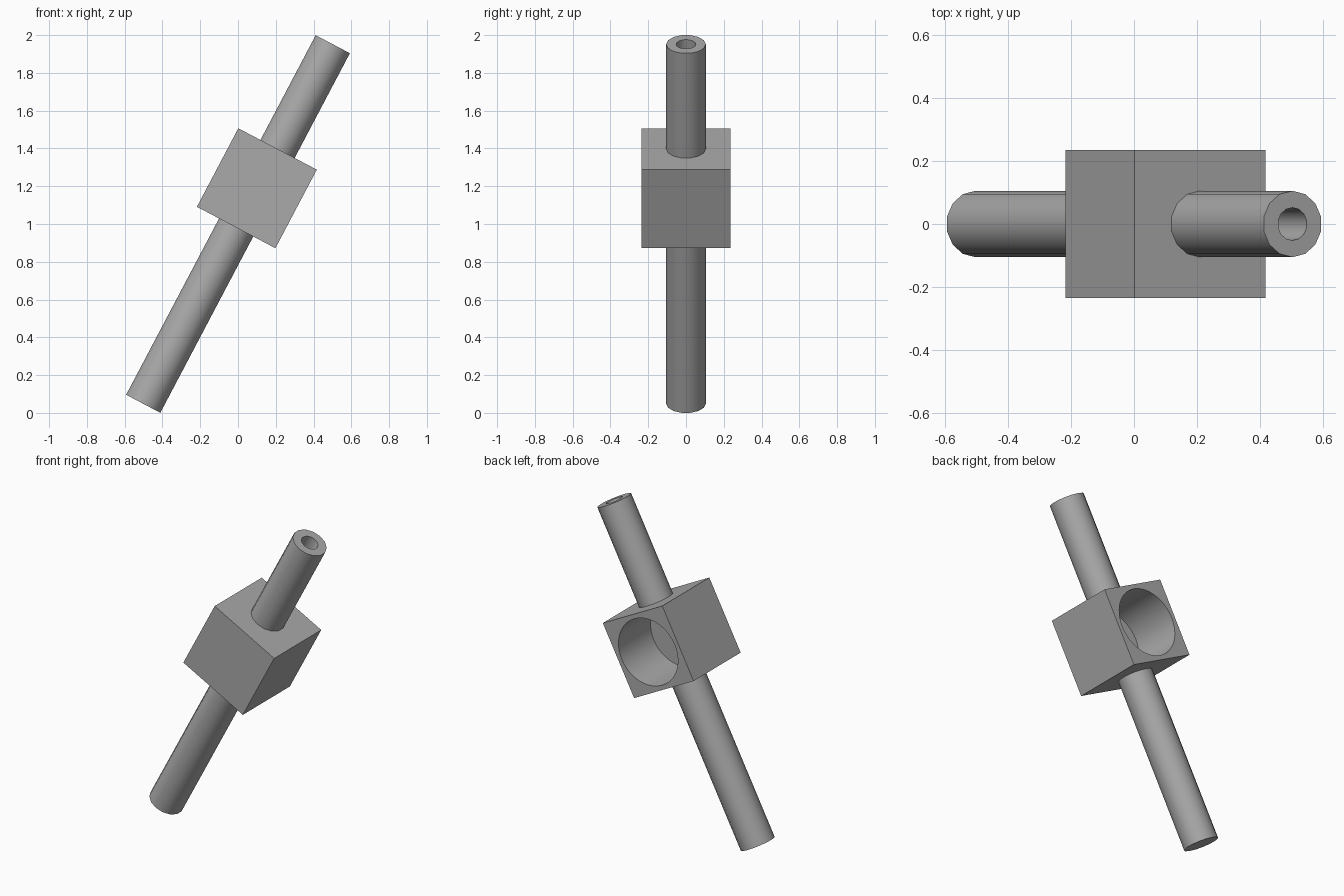
import bpy
import math
from mathutils import Matrix, Vector

cube = bpy.data.objects.get("Cube")
if cube:
    bpy.data.objects.remove(cube, do_unlink=True)

TILT = math.radians(27.8)      # lean of the rod towards +x
ROD_R, BORE_R, SIDES = 0.105, 0.052, 14
HALF_LEN = 1.076               # half the rod length
BLOCK, BLOCK_T = 0.47, 0.214   # block edge, its centre along the rod
CAVITY_R, CAVITY_DEPTH = 0.208, 0.32

# Local z runs along the rod; this places it in the scene
place = Matrix.Translation((0, 0, 1)) @ Matrix.Rotation(TILT, 4, "Y")

grey = bpy.data.materials.new("plain_grey")
grey.use_nodes = True
colour = (0.4, 0.4, 0.4, 1)
grey.diffuse_color = colour
grey.node_tree.nodes["Principled BSDF"].inputs["Base Color"].default_value = colour


def finish(obj, name):
    obj.name = name
    obj.data.materials.clear()
    obj.data.materials.append(grey)
    return obj


def rod(name, radius, z0, z1):
    """Cylinder along the rod axis, with a corner towards the back."""
    bpy.ops.mesh.primitive_cylinder_add(vertices=SIDES, radius=radius, depth=z1 - z0)
    obj = finish(bpy.context.object, name)
    obj.matrix_world = place @ Matrix.Translation((0, 0, (z0 + z1) / 2))
    return obj


def cut(target, cutter):
    mod = target.modifiers.new(cutter.name, "BOOLEAN")
    mod.operation = "DIFFERENCE"
    mod.solver = "EXACT"
    mod.object = cutter
    bpy.context.view_layer.objects.active = target
    bpy.ops.object.modifier_apply(modifier=mod.name)


def smooth(obj):
    bpy.ops.object.select_all(action="DESELECT")
    obj.select_set(True)
    bpy.context.view_layer.objects.active = obj
    bpy.ops.object.shade_smooth_by_angle(angle=math.radians(35))


# Square block
bpy.ops.mesh.primitive_cube_add(size=BLOCK)
block = finish(bpy.context.object, "block")
block.matrix_world = place @ Matrix.Translation((0, 0, BLOCK_T))

# Lower and upper rods, each starting at a block face
lower = rod("lower_rod", ROD_R, -HALF_LEN, BLOCK_T - BLOCK / 2)
upper = rod("upper_rod", ROD_R, BLOCK_T + BLOCK / 2, HALF_LEN)

# Round blind cavity in the back of the block
bpy.ops.mesh.primitive_cylinder_add(vertices=48, radius=CAVITY_R, depth=2 * CAVITY_DEPTH)
cavity = finish(bpy.context.object, "cavity_cutter")
cavity.matrix_world = (place @ Matrix.Translation((0, BLOCK / 2, BLOCK_T))
                       @ Matrix.Rotation(math.pi / 2, 4, "X"))

# Bore from the upper end down into the cavity
bore = rod("bore_cutter", BORE_R, BLOCK_T, HALF_LEN + 0.1)

bpy.context.view_layer.update()
for target, cutter in ((block, cavity), (block, bore), (upper, bore)):
    cut(target, cutter)
for cutter in (cavity, bore):
    bpy.data.objects.remove(cutter, do_unlink=True)
for part in (block, lower, upper):
    smooth(part)
